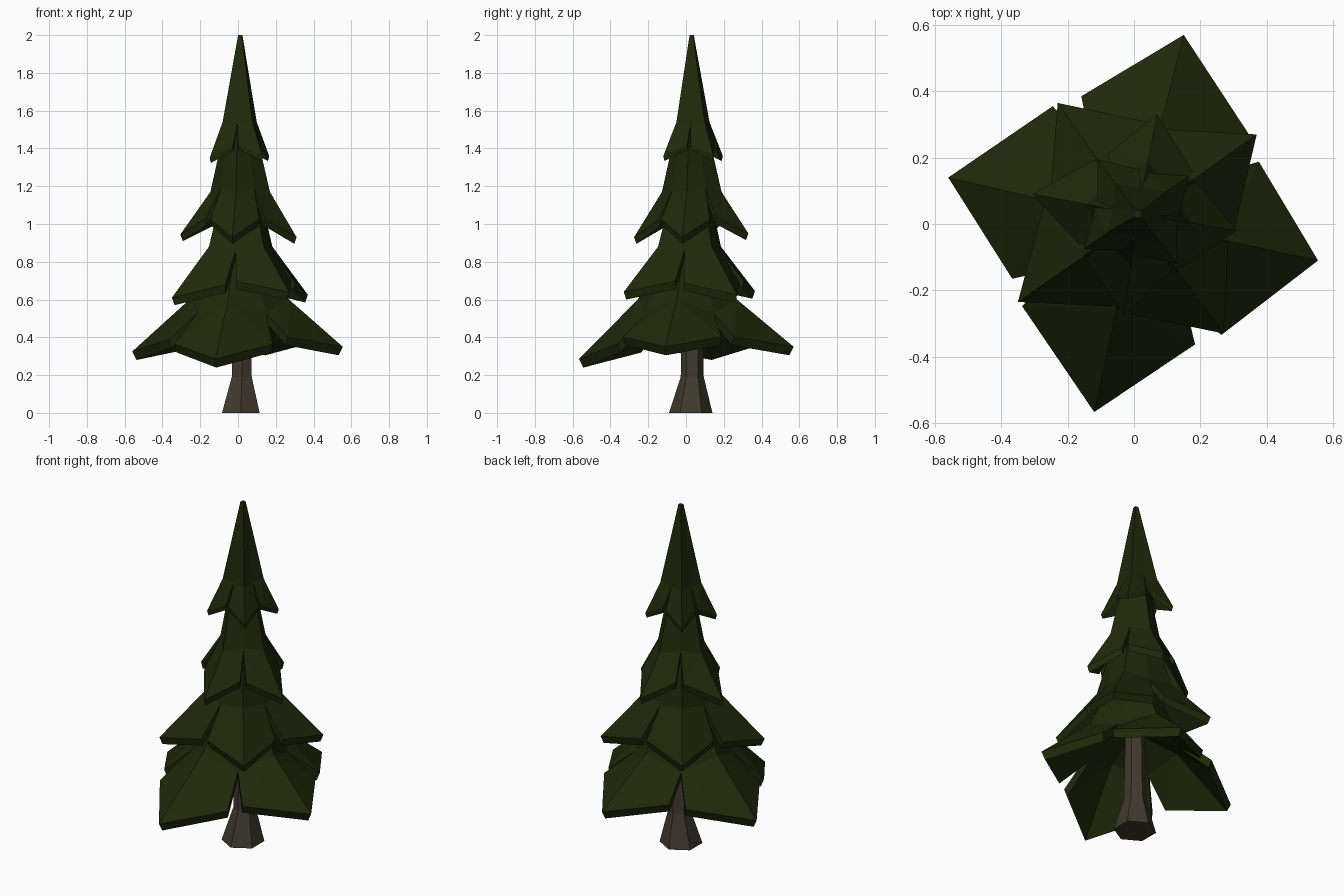
import bpy, bmesh, math
from mathutils import Vector

if "Cube" in bpy.data.objects:
    bpy.data.objects.remove(bpy.data.objects["Cube"])


def mat(name, rgb):
    m = bpy.data.materials.new(name)
    m.diffuse_color = (*rgb, 1)
    m.use_nodes = True
    m.node_tree.nodes["Principled BSDF"].inputs["Base Color"].default_value = m.diffuse_color
    return m


GREEN = mat("dark_needle_green", (0.014, 0.022, 0.003))
BROWN = mat("bark_brown", (0.052, 0.043, 0.026))


def finish(bm, name, material):
    bmesh.ops.recalc_face_normals(bm, faces=bm.faces)
    me = bpy.data.meshes.new(name)
    bm.to_mesh(me)
    bm.free()
    me.materials.append(material)
    ob = bpy.data.objects.new(name, me)
    bpy.context.collection.objects.link(ob)
    return ob


def tier(name, tips, corner, valley, kink, top, top_c, thick):
    """Four-branched cap: ridged slabs with notches between them.
    corner, valley, kink and top are (radius, height)."""
    bm = bmesh.new()
    tips = sorted((Vector(t) for t in tips), key=lambda t: math.atan2(t.y, t.x))
    c = sum(tips, Vector()) / 4
    zmean = c.z
    c.z = 0
    ang = [math.atan2(t.y - c.y, t.x - c.x) for t in tips]

    def pt(a, rz, ctr=c, dz=0):
        return Vector((ctr.x + rz[0] * math.cos(a), ctr.y + rz[0] * math.sin(a), rz[1] + dz))

    rows = {k: [] for k in ("tip", "left", "right", "kink", "valley", "topr", "topv")}
    tc = Vector((*top_c, 0))
    for i, t in enumerate(tips):
        a = ang[i]
        b = ang[(i + 1) % 4]
        gap = (b - a) % math.tau
        dz = (t.z - zmean) * 0.6
        rows["tip"].append(t)
        rows["left"].append(pt(a + math.radians(38), (corner[0] * 0.98, corner[1]), dz=dz))
        rows["right"].append(pt(a - math.radians(41), (corner[0] * 1.02, corner[1]), dz=dz))
        rows["kink"].append(pt(a, kink))
        rows["valley"].append(pt(a + gap / 2, valley))
        rows["topr"].append(pt(a, top, tc))
        rows["topv"].append(pt(a + gap / 2, (top[0] * 0.8, top[1]), tc))
    up = {k: [bm.verts.new(p) for p in v] for k, v in rows.items()}
    # underside follows the top surface, pulled down and slightly in
    lo = {}
    for k in ("tip", "left", "right", "kink", "valley"):
        lo[k] = [bm.verts.new(c + (p - c) * 0.96 + Vector((0, 0, p.z * 0.04 - thick)))
                 for p in rows[k]]
    hub = bm.verts.new((c.x, c.y, kink[1] + thick * 0.5))
    F = bm.faces.new
    for i in range(4):
        j = i - 1
        for s in (up, lo):
            for side, v in (("left", i), ("right", j)):
                k, t, e, n = s["kink"][i], s["tip"][i], s[side][i], s["valley"][v]
                F((k, t, e))
                F((k, e, n))
        for v in (i, j):
            F((up["kink"][i], up["valley"][v], up["topv"][v], up["topr"][i]))
            F((lo["kink"][i], lo["valley"][v], hub))
        # rim
        path = [("valley", j), ("right", i), ("tip", i), ("left", i), ("valley", i)]
        for (k1, a1), (k2, a2) in zip(path, path[1:]):
            F((up[k1][a1], up[k2][a2], lo[k2][a2], lo[k1][a1]))
    F([up[k][i] for i in range(4) for k in ("topr", "topv")])
    return finish(bm, name, GREEN)


# foliage tiers, bottom to top
tier("foliage_bottom",
     [(.15, .57, .35), (.555, -.11, .35), (-.12, -.567, .285), (-.56, .14, .325)],
     (.42, .39), (.26, .53), (.27, .60), (.10, .95), (.01, .02), .045)
tier("foliage_lower",
     [(.37, .27, .625), (-.23, .365, .645), (-.35, -.235, .61), (.27, -.33, .64)],
     (.285, .69), (.165, .86), (.205, .88), (.09, 1.28), (.015, .025), .04)
tier("foliage_upper",
     [(.07, .33, .95), (-.305, .09, .945), (.31, -.02, .93), (-.03, -.275, .93)],
     (.205, 1.03), (.125, 1.19), (.16, 1.17), (.08, 1.52), (.01, .03), .035)
tier("foliage_top",
     [(.165, .145, 1.36), (-.11, .195, 1.36), (-.15, -.075, 1.35), (.13, -.12, 1.36)],
     (.125, 1.42), (.072, 1.54), (.11, 1.54), (.014, 2.0), (.012, .03), .027)

# trunk: six-sided, flared at the foot
bm = bmesh.new()
rings = []
for z, r, x, y in ((0, .115, .015, .025), (.19, .061, .02, .033), (.8, .05, .02, .033)):
    rings.append([bm.verts.new((x + r * math.cos(a), y + r * math.sin(a), z))
                  for a in (math.radians(30 + 60 * i) for i in range(6))])
for lo_r, hi_r in zip(rings, rings[1:]):
    for i in range(6):
        j = (i + 1) % 6
        bm.faces.new((lo_r[i], lo_r[j], hi_r[j], hi_r[i]))
bm.faces.new(rings[0])
bm.faces.new(rings[-1])
finish(bm, "trunk", BROWN)
